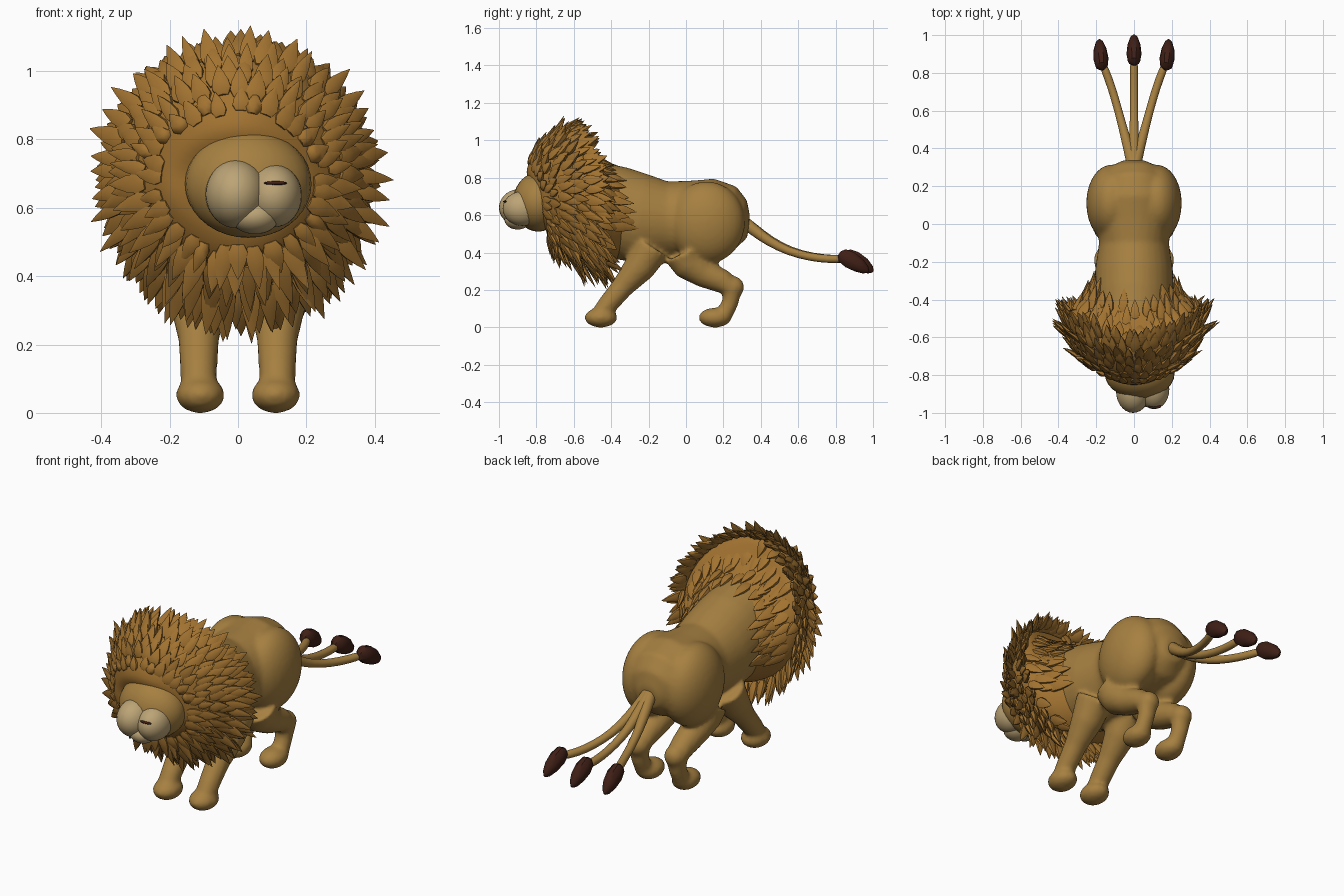
import bpy, bmesh, math, random
from mathutils import Vector, Matrix

if "Cube" in bpy.data.objects:
    bpy.data.objects.remove(bpy.data.objects["Cube"])
random.seed(4)


def material(name, rgb):
    m = bpy.data.materials.new(name)
    m.diffuse_color = (*rgb, 1)
    m.use_nodes = True
    m.node_tree.nodes["Principled BSDF"].inputs["Base Color"].default_value = m.diffuse_color
    return m


COAT = material("coat", (0.38, 0.215, 0.052))
MANE = material("mane", (0.36, 0.17, 0.03))
PALE = material("pale_muzzle", (0.5, 0.37, 0.18))
DARK = material("dark_tuft", (0.05, 0.014, 0.008))


def finish(name, bm, mat, angle=180):
    bmesh.ops.recalc_face_normals(bm, faces=bm.faces)
    me = bpy.data.meshes.new(name)
    bm.to_mesh(me)
    bm.free()
    me.materials.append(mat)
    ob = bpy.data.objects.new(name, me)
    bpy.context.collection.objects.link(ob)
    bpy.ops.object.select_all(action='DESELECT')
    ob.select_set(True)
    bpy.context.view_layer.objects.active = ob
    bpy.ops.object.shade_smooth_by_angle(angle=math.radians(angle))
    return ob


def bridge(bm, rings, cap=True):
    for a, b in zip(rings, rings[1:]):
        for i in range(len(a)):
            j = (i + 1) % len(a)
            bm.faces.new((a[i], a[j], b[j], b[i]))
    if cap:
        bm.faces.new(rings[0])
        bm.faces.new(rings[-1])


def tube(bm, pts, n=20):
    """Loft through stations (x, y, z, side radius, height radius)."""
    cs = [Vector(p[:3]) for p in pts]
    rings = []
    for k, p in enumerate(pts):
        t = (cs[min(k + 1, len(cs) - 1)] - cs[max(k - 1, 0)]).normalized()
        side = (Vector((1, 0, 0)) - t * t.x).normalized()
        up = side.cross(t)
        rings.append([bm.verts.new(cs[k] + side * p[3] * math.cos(a) + up * p[4] * math.sin(a))
                      for a in (2 * math.pi * i / n for i in range(n))])
    bridge(bm, rings)


def ball(bm, c, r, tilt=None):
    m = Matrix.Translation(c) @ (tilt or Matrix()) @ Matrix.Diagonal((*r, 1))
    bmesh.ops.create_uvsphere(bm, u_segments=28, v_segments=18, radius=1, matrix=m)


# Body, haunches, legs and paws fused into one smooth skin
bm = bmesh.new()
torso = [(-.72, .70, .15, .15), (-.55, .70, .19, .20), (-.40, .62, .21, .25), (-.25, .585, .207, .24),
         (-.10, .575, .185, .205), (.04, .58, .205, .205), (.14, .585, .22, .21), (.22, .57, .19, .19),
         (.29, .545, .14, .14), (.335, .54, .06, .06)]
tube(bm, [(0, y, z, rx, rz) for y, z, rx, rz in torso], 32)
front_leg = [(-.18, .43, .10), (-.25, .32, .085), (-.34, .215, .06), (-.42, .12, .054), (-.46, .06, .052)]
hind_leg = [(-.01, .40, .11), (.02, .34, .095), (.10, .285, .075), (.20, .243, .064), (.25, .2, .056),
            (.235, .13, .045), (.2, .06, .046)]
for s in (-1, 1):
    for leg in (front_leg, hind_leg):
        tube(bm, [(s * .115, y, z, r, r) for y, z, r in leg])
    ball(bm, (s * .12, .11, .56), (.133, .205, .22))
    ball(bm, (s * .11, -.455, .052), (.072, .088, .053))
    ball(bm, (s * .11, .155, .052), (.068, .088, .053))
    ball(bm, (s * .113, .25, .215), (.058, .062, .06))
body = finish("body_and_legs", bm, COAT)
rm = body.modifiers.new("fuse", 'REMESH')
rm.mode, rm.voxel_size, rm.use_smooth_shade = 'VOXEL', .012, True
sm = body.modifiers.new("soften", 'SMOOTH')
sm.factor, sm.iterations = .5, 8

# Three fanned tails with dark tufts
path = [(.29, .58), (.36, .525), (.45, .46), (.56, .405), (.68, .375), (.79, .363), (.88, .368)]
for name, end, back in (("left", -.175, -.025), ("middle", 0, 0), ("right", .175, -.025)):
    bm = bmesh.new()
    pts = []
    for k, (y, z) in enumerate(path):
        u = k / (len(path) - 1)
        r = .036 - .028 * min(u, .5)
        pts.append((end * u ** 1.3 * .97, y + back * u, z, r, r))
    tube(bm, pts, 14)
    tail = finish(name + "_tail", bm, COAT)
    tail.modifiers.new("round", 'SUBSURF').levels = 1
    bm = bmesh.new()
    tuft = [(.845, .395, .012), (.86, .385, .034), (.90, .362, .042), (.95, .332, .036), (.985, .308, .022),
            (1.0, .298, .006)]
    tube(bm, [(end * (1 + (y - .9) * .5), y + back, z, r * .95, r * 1.15) for y, z, r in tuft], 10)
    finish(name + "_tail_tuft", bm, DARK, 40)

# Face, muzzle lobes and the narrow eye slit
bm = bmesh.new()
ball(bm, (.03, -.79, .67), (.185, .135, .158))
finish("face", bm, COAT)
for name, c, r in (("left_muzzle_lobe", (-.005, -.885, .64), (.09, .115, .1)),
                   ("right_muzzle_lobe", (.105, -.875, .635), (.082, .105, .092)),
                   ("chin", (.05, -.9, .575), (.072, .07, .052))):
    bm = bmesh.new()
    ball(bm, c, r)
    finish(name, bm, PALE)
bm = bmesh.new()
ball(bm, (.11, -.966, .672), (.034, .012, .006))
finish("eye_slit", bm, DARK)

# Mane shell rings: top y, top z, side y, side x, bottom y, bottom z
RINGS = [(-.84, .79, -.78, .15, -.76, .56), (-.865, .84, -.79, .20, -.75, .51), (-.80, .96, -.70, .295, -.71, .44),
         (-.71, 1.04, -.58, .355, -.59, .37), (-.62, 1.07, -.47, .36, -.45, .33),
         (-.58, .94, -.43, .29, -.38, .36), (-.42, .865, -.35, .22, -.33, .38), (-.34, .80, -.30, .17, -.30, .42)]


def shell(t, a):
    k = min(int(t), len(RINGS) - 2)
    ty, tz, sy, sx, by, bz = [p + (q - p) * (t - k) for p, q in zip(RINGS[k], RINGS[k + 1])]
    c, s = math.cos(a), math.sin(a)
    return Vector((sx * c, sy * c * c + (ty if s > 0 else by) * s * s, (tz + bz) / 2 + (tz - bz) / 2 * s))


bm = bmesh.new()
bridge(bm, [[bm.verts.new(shell(k, 2 * math.pi * i / 40)) for i in range(40)] for k in range(len(RINGS))])
finish("mane_base", bm, MANE).modifiers.new("round", 'SUBSURF').levels = 2


def lock(bm, p, d, n, length, w, h, lift):
    """One tapering, ridged, slightly curled lock of hair."""
    side = d.cross(n).normalized()
    up = side.cross(d).normalized()
    rings = []
    for u, f in ((0, .6), (.22, 1), (.5, .85), (.78, .45), (1, .03)):
        c = p + d * length * u + up * (lift * length * u * u - h * .4 * (1 - u))
        rings.append([bm.verts.new(c + side * w * f * math.cos(b) + up * h * f * math.sin(b))
                      for b in (math.pi * (i / 3 + 1 / 6) for i in range(6))])
    bridge(bm, rings)


# Staggered rows of locks sweeping outward and back; longer below
bm = bmesh.new()
rows = [(1.35, 32, .10), (1.7, 34, .12), (2.1, 38, .13), (2.5, 40, .14), (2.9, 42, .14), (3.3, 42, .14),
        (3.65, 42, .13), (3.95, 42, .12), (4.6, 34, .14), (5.1, 28, .15), (5.6, 24, .14)]
e = .02
for k, (t0, count, size) in enumerate(rows):
    for i in range(count):
        a = 2 * math.pi * (i + .5 * (k % 2) + random.uniform(-.2, .2)) / count
        t = t0 + random.uniform(-.12, .12)
        s = math.sin(a)
        if t0 > 4.2 and s < -.45:
            continue
        p = shell(t, a)
        dt = (shell(t + e, a) - shell(t - e, a)).normalized()
        n = dt.cross(shell(t, a + e) - shell(t, a - e)).normalized()
        low = max(0, .3 - s) / 1.3
        out = .12 + .3 * (1 - max(s, 0)) if t0 > 2.6 else .12
        d = (dt + n * out + Vector((0, 0, -.45 * low))).normalized()
        if t0 > 4.2:
            d = (dt + n * .1 + Vector((0, .5, 0))).normalized()
        L = size * random.uniform(.8, 1.2) * (.8 + .35 * low)
        lock(bm, p, d, n, L, random.uniform(.024, .034), random.uniform(.013, .02), random.uniform(-.05, .18))
finish("mane_locks", bm, MANE, 60)
